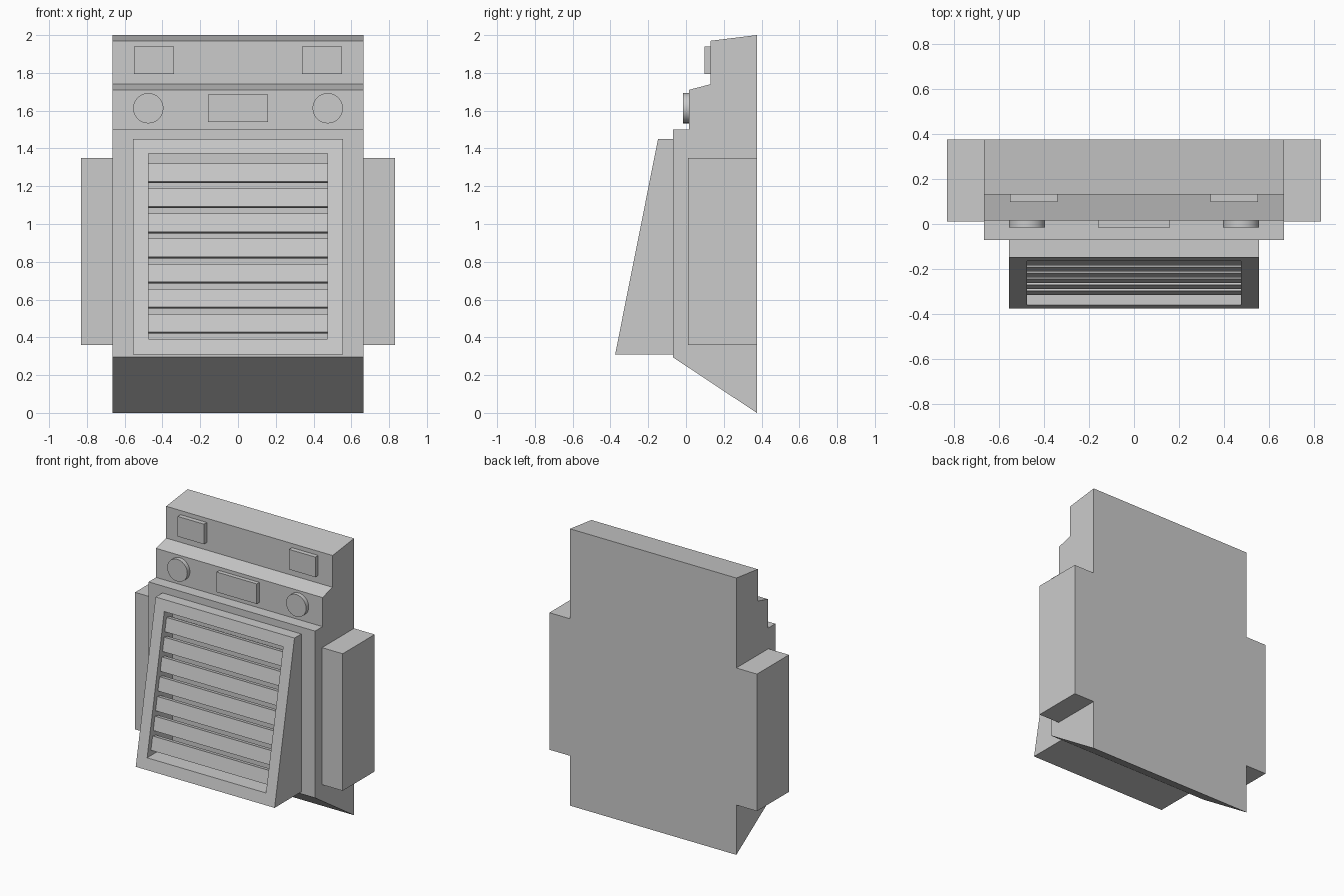
import bpy, bmesh, math

if "Cube" in bpy.data.objects:
    bpy.data.objects.remove(bpy.data.objects["Cube"])

BACK = 0.375


def prism(name, profile, x0, x1):
    """Extrude a (y, z) profile along x from x0 to x1."""
    bm = bmesh.new()
    face = bm.faces.new([bm.verts.new((x0, y, z)) for y, z in profile])
    ext = bmesh.ops.extrude_face_region(bm, geom=[face])
    verts = [v for v in ext["geom"] if isinstance(v, bmesh.types.BMVert)]
    bmesh.ops.translate(bm, verts=verts, vec=(x1 - x0, 0, 0))
    bmesh.ops.recalc_face_normals(bm, faces=bm.faces)
    mesh = bpy.data.meshes.new(name)
    bm.to_mesh(mesh)
    bm.free()
    obj = bpy.data.objects.new(name, mesh)
    bpy.context.collection.objects.link(obj)
    return obj


def box(name, x0, x1, y0, y1, z0, z1):
    return prism(name, [(y0, z0), (y1, z0), (y1, z1), (y0, z1)], x0, x1)


def mirror_x(obj):
    obj.modifiers.new("mirror", "MIRROR").use_axis[0] = True


# Stepped cabinet with a slanted underside
prism("cabinet", [(BACK, 0), (-0.07, 0.295), (-0.07, 1.5), (0.015, 1.5),
                  (0.015, 1.71), (0.13, 1.74), (0.13, 1.97), (BACK, 2.0)],
      -0.665, 0.665)

# Side housings
mirror_x(box("side_housing", 0.665, 0.83, 0.01, BACK, 0.36, 1.35))

# Upper indicator blocks and centre display
mirror_x(box("indicator_block", 0.34, 0.55, 0.097, 0.13, 1.795, 1.94))
box("display_block", -0.16, 0.16, -0.015, 0.015, 1.54, 1.685)

# Round knobs
for side, label in ((-1, "left"), (1, "right")):
    bpy.ops.mesh.primitive_cylinder_add(
        vertices=48, radius=0.08, depth=0.03,
        location=(side * 0.475, 0, 1.613), rotation=(math.pi / 2, 0, 0))
    bpy.context.object.name = label + "_knob"
    bpy.ops.object.shade_smooth_by_angle()

# Wedge-shaped grille frame with a rectangular opening
Z_TOP, Z_BOT, Y_TOP, Y_BOT = 1.45, 0.31, -0.148, -0.375
frame = prism("grille_frame", [(-0.07, Z_BOT), (Y_BOT, Z_BOT),
                               (Y_TOP, Z_TOP), (-0.07, Z_TOP)], -0.555, 0.555)
cutter = box("grille_cutter", -0.475, 0.475, -0.5, 0.0, 0.39, 1.372)
cutter.hide_render = True
cutter.hide_viewport = True
cut = frame.modifiers.new("opening", "BOOLEAN")
cut.operation = "DIFFERENCE"
cut.solver = "EXACT"
cut.object = cutter

# Louvre slats, parallel to the sloping frame and recessed into it
slope = (Y_TOP - Y_BOT) / (Z_TOP - Z_BOT)
angle = math.atan(slope)
thick, recess, pitch = 0.04, 0.036, 0.1327


def front_y(z):
    return Y_BOT + (z - Z_BOT) * slope + recess


def inward(z):
    return front_y(z) + thick * math.cos(angle), z - thick * math.sin(angle)


low, high = 0.428, 0.524
slats = prism("grille_slats", [(front_y(low), low), (front_y(high), high),
                               inward(high), inward(low)], -0.475, 0.475)
array = slats.modifiers.new("rows", "ARRAY")
array.count = 7
array.use_relative_offset = False
array.use_constant_offset = True
array.constant_offset_displace = (0, pitch * slope, pitch)
